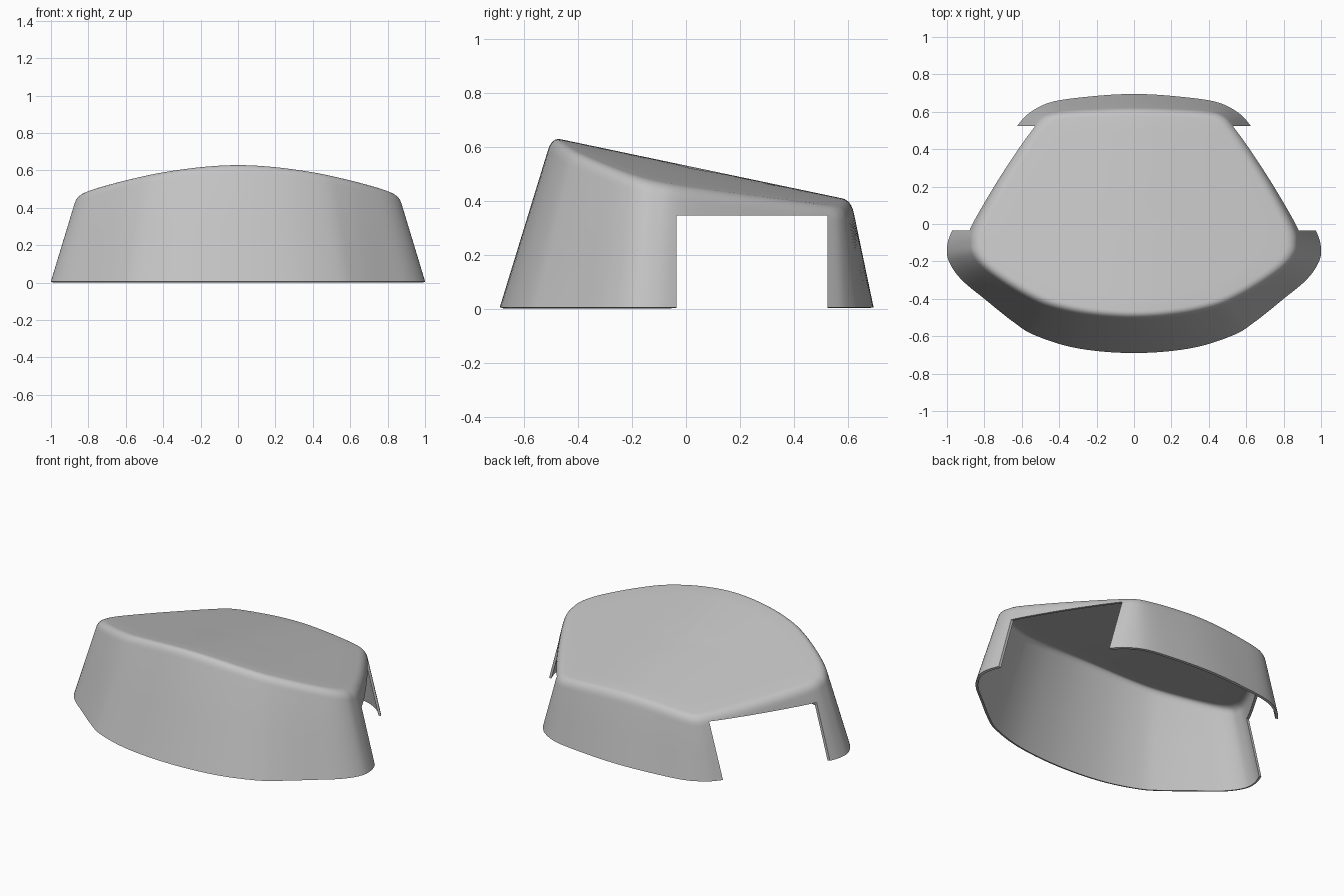
import bpy
import bmesh
from math import sqrt
from mathutils import Vector

if "Cube" in bpy.data.objects:
    bpy.data.objects.remove(bpy.data.objects["Cube"])

STEPS = 6          # curve samples between outline points
BOTTOM = 0.005
CENTRE = Vector((0, 0.05))

# Half outline, front to back: bottom x, y then rim x, y
HALF = [
    (0, -.69, 0, -.497), (.3, -.665, .24, -.48), (.53, -.595, .43, -.44),
    (.65, -.52, .55, -.39), (.8, -.4, .68, -.315), (.92, -.3, .79, -.235),
    (.985, -.21, .845, -.17), (1, -.13, .86, -.11), (.97, -.03, .845, -.02),
    (.86, .16, .74, .18), (.74, .36, .63, .36), (.62, .53, .53, .51),
    (.55, .6, .47, .575), (.43, .655, .38, .597), (.2, .685, .18, .608),
    (0, .695, 0, .612),
]


def crown(p):
    """Point on the sloping, softly ridged top."""
    drop = 0.14 * (sqrt(p.x ** 2 + 0.09) - 0.3)
    return Vector((p.x, p.y, 0.53 - 0.21 * p.y - drop))


def smooth_loop(points):
    """Closed Catmull-Rom curve through the points."""
    n, out = len(points), []
    for i in range(n):
        a, b, c, d = (points[(i + k) % n] for k in (-1, 0, 1, 2))
        for s in range(STEPS):
            t = s / STEPS
            out.append(0.5 * (2 * b + (c - a) * t + (2 * a - 5 * b + 4 * c - d) * t ** 2
                              + (3 * b - a - 3 * c + d) * t ** 3))
    return out


grey = bpy.data.materials.new("light grey")
grey.use_nodes = True
colour = (0.55, 0.55, 0.55, 1)
grey.diffuse_color = colour
grey.node_tree.nodes["Principled BSDF"].inputs["Base Color"].default_value = colour

# Mirrored outline, smoothed
full = [Vector(p) for p in HALF]
full += [Vector((-p[0], p[1], -p[2], p[3])) for p in HALF[-2:0:-1]]
outline = smooth_loop(full)
base = [Vector((p[0], p[1], BOTTOM)) for p in outline]
rim = [crown(Vector((p[2], p[3]))) for p in outline]


def top_ring(scale):
    return [crown(CENTRE + (r.xy - CENTRE) * scale) for r in rim]


# Rings: flared wall, rounded rim, then the top
wall = [r + (b - r).normalized() * 0.05 for b, r in zip(base, rim)]
inset = top_ring(0.94)
rings = [base, [b.lerp(w, 0.5) for b, w in zip(base, wall)]]
for k in range(7):
    t = k / 6
    rings.append([w.lerp(r, t).lerp(r.lerp(i, t), t) for w, r, i in zip(wall, rim, inset)])
rings += [top_ring(s) for s in (0.8, 0.6, 0.4, 0.2)]

bm = bmesh.new()
loops = [[bm.verts.new(p) for p in ring] for ring in rings]
n = len(outline)
for low, high in zip(loops, loops[1:]):
    for i in range(n):
        j = (i + 1) % n
        bm.faces.new((low[i], low[j], high[j], high[i]))
tip = bm.verts.new(crown(CENTRE))
for i in range(n):
    bm.faces.new((loops[-1][i], loops[-1][(i + 1) % n], tip))
mesh = bpy.data.meshes.new("cover_shell")
bm.to_mesh(mesh)
bm.free()
shell = bpy.data.objects.new("cover_shell", mesh)
bpy.context.collection.objects.link(shell)
mesh.materials.append(grey)

# Side opening cutter
bpy.ops.mesh.primitive_cube_add(size=1, location=(0, 0.245, 0.0725))
cutter = bpy.context.object
cutter.name = "side_opening_cutter"
cutter.scale = (3, 0.56, 0.545)
cutter.data.materials.append(grey)
cutter.hide_render = True
cutter.display_type = 'WIRE'

# Thin wall, then the opening through both sides
solid = shell.modifiers.new("thickness", 'SOLIDIFY')
solid.thickness = 0.015
solid.offset = -1
cut = shell.modifiers.new("side opening", 'BOOLEAN')
cut.operation = 'DIFFERENCE'
cut.solver = 'EXACT'
cut.object = cutter

bpy.ops.object.select_all(action='DESELECT')
shell.select_set(True)
bpy.context.view_layer.objects.active = shell
for name in ("thickness", "side opening"):
    bpy.ops.object.modifier_apply(modifier=name)
bpy.data.objects.remove(cutter)
bpy.ops.object.shade_smooth_by_angle(angle=0.6)
